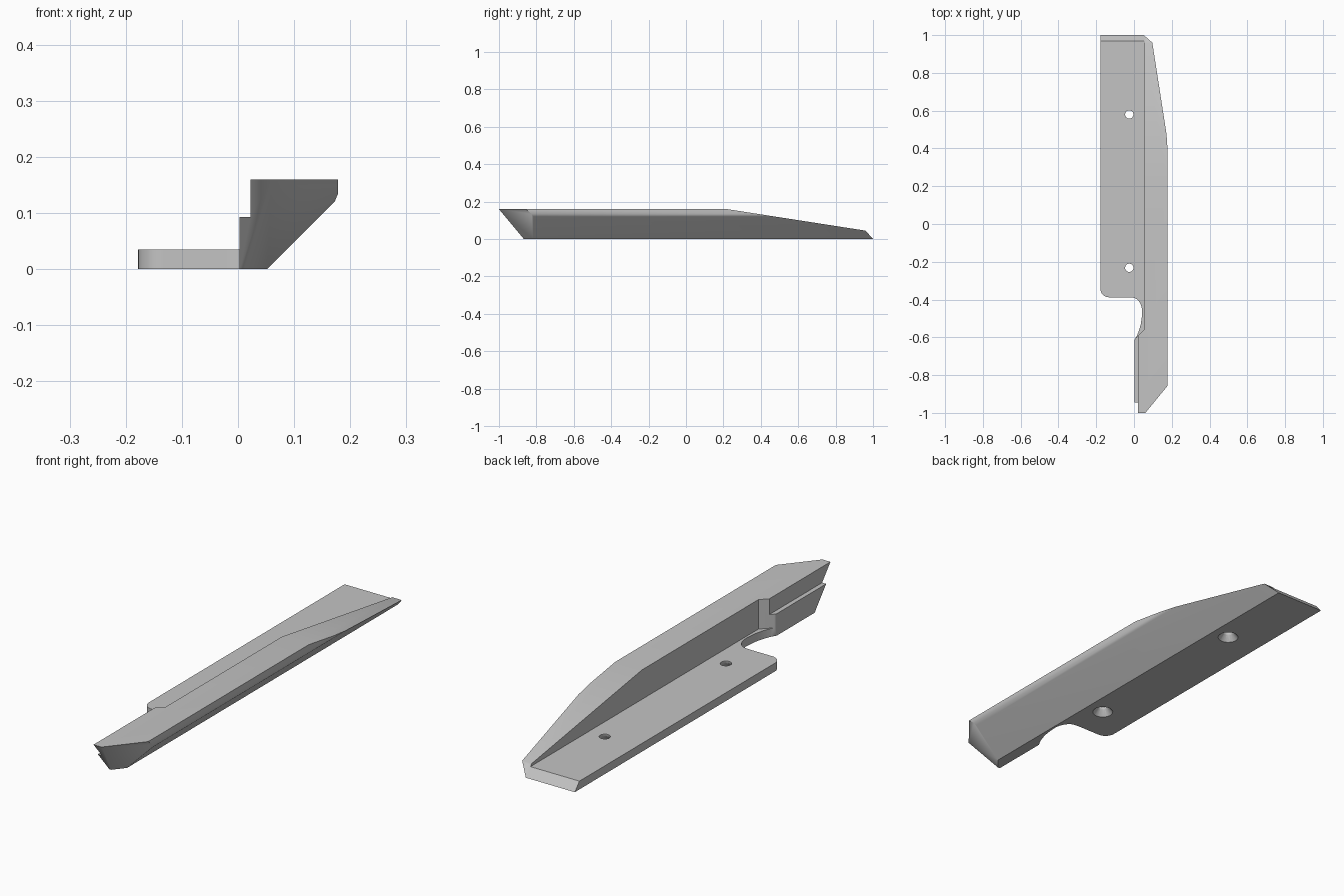
import bpy, bmesh, math
from mathutils import Matrix

default = bpy.data.objects.get("Cube")
if default:
    bpy.data.objects.remove(default, do_unlink=True)

grey = bpy.data.materials.new("light grey")
grey.use_nodes = True
colour = (0.55, 0.55, 0.55, 1)
grey.diffuse_color = colour
grey.node_tree.nodes["Principled BSDF"].inputs["Base Color"].default_value = colour


def add_object(name, bm):
    bmesh.ops.recalc_face_normals(bm, faces=bm.faces)
    mesh = bpy.data.meshes.new(name)
    bm.to_mesh(mesh)
    bm.free()
    mesh.materials.append(grey)
    obj = bpy.data.objects.new(name, mesh)
    bpy.context.collection.objects.link(obj)
    return obj


def extrude_outline(name, outline, z0, z1):
    bm = bmesh.new()
    low = [bm.verts.new((x, y, z0)) for x, y in outline]
    high = [bm.verts.new((x, y, z1)) for x, y in outline]
    bm.faces.new(low)
    bm.faces.new(high)
    for i in range(len(low)):
        bm.faces.new((low[i - 1], low[i], high[i], high[i - 1]))
    return add_object(name, bm)


def cut(cutter):
    cutter.hide_render = True
    mod = rail.modifiers.new("cut", "BOOLEAN")
    mod.operation = "DIFFERENCE"
    mod.solver = "EXACT"
    mod.object = cutter
    bpy.context.view_layer.objects.active = rail
    bpy.ops.object.modifier_apply(modifier=mod.name)
    bpy.data.objects.remove(cutter, do_unlink=True)


def slice_block(bm, point, normal):
    # remove everything on the outer side of a plane and close the cut
    bmesh.ops.bisect_plane(bm, geom=bm.verts[:] + bm.edges[:] + bm.faces[:],
                           dist=1e-5, plane_co=point, plane_no=normal,
                           clear_outer=True)
    rim = [e for e in bm.edges if e.is_boundary]
    bmesh.ops.holes_fill(bm, edges=rim, sides=0)


HALF, TOP, PLATE, WALL = 0.178, 0.16, 0.035, 0.052

# Solid block sliced to its outer planes
block = bmesh.new()
bmesh.ops.create_cube(block, size=1)
block.transform(Matrix.Translation((0, 0, TOP / 2)) @ Matrix.Diagonal((2 * HALF, 2, TOP, 1)))
# Sloped underside with a softened upper edge
slice_block(block, (WALL, 0, 0), (1, 0, -1))
slice_block(block, (HALF, 0, 0.134), (math.cos(math.pi / 8), 0, -math.sin(math.pi / 8)))
# Falling top and bevelled back end
slice_block(block, (0, 0.22, TOP), (0, 0.115, 0.74))
slice_block(block, (0, 1, 0), (0, 0.045, 0.04))
# Raked front end and its chamfered outer corner
slice_block(block, (0, -1, TOP), (0, -0.16, -0.133))
slice_block(block, (0.06, -1, TOP), (0.616, -0.506, -0.605))
rail = add_object("mounting_rail", block)

# Rounded plate corner and curved notch
corner = [(-HALF + 0.045 * (1 - math.cos(a)), -0.343 - 0.045 * math.sin(a))
          for a in [i * math.pi / 16 for i in range(9)]]
notch = [(-0.02, -0.388), (-0.004, -0.39), (0.011, -0.395), (0.023, -0.405),
         (0.033, -0.42), (0.04, -0.438), (0.043, -0.46), (0.041, -0.495),
         (0.036, -0.53), (0.027, -0.562), (0.016, -0.59), (0.003, -0.613)]
cut(extrude_outline("notch_space", [(-0.3, -0.343)] + corner + notch +
                    [(0.003, -1.1), (-0.3, -1.1)], -0.1, 0.3))

# Open space above the plate, ending in a diagonal step
cut(extrude_outline("plate_space", [(-0.3, 1.1), (WALL, 1.1), (WALL, -0.56),
                                    (-0.3, -0.912)], PLATE, 0.3))
# Ledge along the front end
cut(extrude_outline("ledge_space", [(-0.1, -0.5), (0.022, -0.5), (0.022, -1.1),
                                    (-0.1, -1.1)], 0.093, 0.3))

# Countersunk screw holes
for y in (0.58, -0.232):
    for low, high, depth, z in ((0.022, 0.022, 0.2, 0.02), (0.045, 0.02, 0.03, 0.011)):
        bm = bmesh.new()
        bmesh.ops.create_cone(bm, cap_ends=True, segments=32, radius1=low,
                              radius2=high, depth=depth,
                              matrix=Matrix.Translation((-0.025, y, z)))
        cut(add_object("hole_cutter", bm))

# Soft shading over shallow edges only
bpy.ops.object.select_all(action="DESELECT")
rail.select_set(True)
bpy.context.view_layer.objects.active = rail
bpy.ops.object.shade_smooth_by_angle(angle=math.radians(42))
weighted = rail.modifiers.new("even_shading", "WEIGHTED_NORMAL")
weighted.keep_sharp = True
